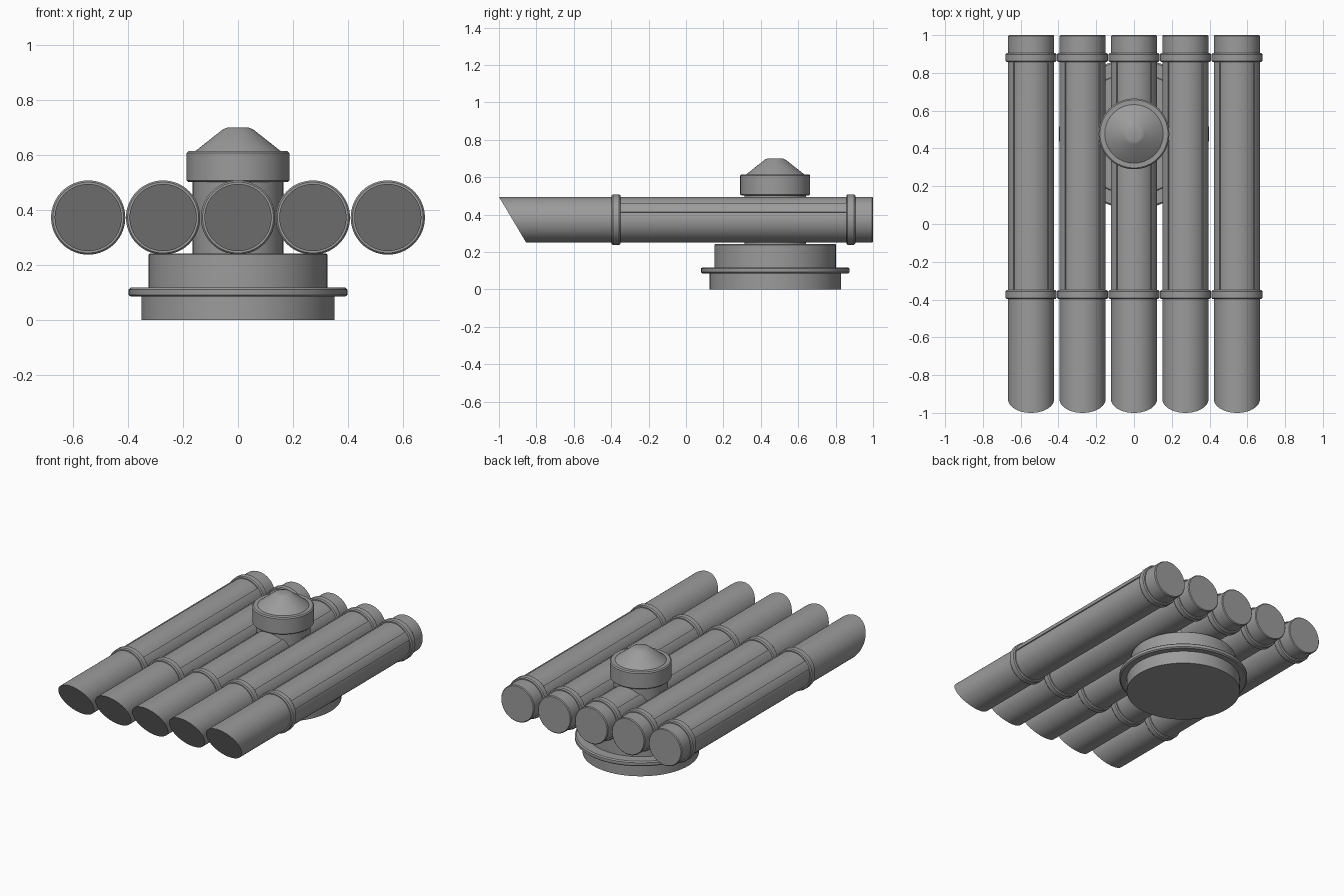
import bpy, bmesh, math
from mathutils import Matrix, Vector

if "Cube" in bpy.data.objects:
    bpy.data.objects.remove(bpy.data.objects["Cube"])

metal = bpy.data.materials.new("grey_metal")
metal.diffuse_color = (0.33, 0.33, 0.33, 1)
metal.use_nodes = True
metal.node_tree.nodes["Principled BSDF"].inputs["Base Color"].default_value = metal.diffuse_color

ZC = 0.373          # tube axis height
YB = 0.477          # pedestal axis
R = 0.122           # tube radius


def finish(name, bm):
    bmesh.ops.recalc_face_normals(bm, faces=bm.faces)
    me = bpy.data.meshes.new(name)
    bm.to_mesh(me)
    bm.free()
    me.materials.append(metal)
    ob = bpy.data.objects.new(name, me)
    bpy.context.collection.objects.link(ob)
    bpy.ops.object.select_all(action='DESELECT')
    ob.select_set(True)
    bpy.context.view_layer.objects.active = ob
    bpy.ops.object.shade_smooth_by_angle(angle=math.radians(30))
    return ob


def lathe(name, profile, matrix, n=64, shear=None):
    """Revolve (radius, height) points about local z, with capped ends."""
    bm = bmesh.new()
    rings = [[bm.verts.new((r * math.cos(2 * math.pi * i / n),
                            r * math.sin(2 * math.pi * i / n), h))
              for i in range(n)] for r, h in profile]
    for a, b in zip(rings, rings[1:]):
        for i in range(n):
            j = (i + 1) % n
            bm.faces.new((a[i], a[j], b[j], b[i]))
    bm.faces.new(rings[0])
    bm.faces.new(rings[-1])
    bm.transform(matrix)
    if shear:
        for v in rings[0]:
            v.co.y += shear(v.co)
    return finish(name, bm)


# pedestal: foot, rounded flange and drum
up = Matrix.Translation((0, YB, 0))
lathe("pedestal", [(0.352, 0), (0.352, 0.085), (0.39, 0.085), (0.398, 0.092),
                   (0.398, 0.111), (0.39, 0.118), (0.325, 0.118),
                   (0.325, 0.238), (0.32, 0.243)], up, 80)
lathe("neck", [(0.165, 0.235), (0.165, 0.51)], up)
lathe("cap", [(0.180, 0.502), (0.187, 0.508), (0.187, 0.608), (0.180, 0.615),
              (0.155, 0.615), (0.055, 0.694), (0.04, 0.70)], up)


def strip(name, x, side):
    """Raised curved rail along the upper flank of a tube."""
    bm = bmesh.new()
    ang = [math.radians(18 + 26 * i / 5) for i in range(6)]
    sect = [(0.128, a) for a in ang] + [(0.115, a) for a in reversed(ang)]
    ends = [[bm.verts.new((x + side * r * math.cos(a), y, ZC + r * math.sin(a)))
             for r, a in sect] for y in (-0.36, 0.865)]
    for i in range(len(sect)):
        j = (i + 1) % len(sect)
        bm.faces.new((ends[0][i], ends[0][j], ends[1][j], ends[1][i]))
    for e in ends:
        bm.faces.new(e)
    finish(name, bm)


# five tubes with slanted mouths, clamping rings and rails
for k in range(-2, 3):
    x = 0.2725 * k
    along = Matrix.Translation((x, 0, ZC)) @ Matrix.Rotation(-math.pi / 2, 4, 'X')
    lathe(f"tube_{k + 3}", [(R, -1), (R, 0.995), (R - 0.005, 1)], along,
          shear=lambda c: 0.145 * (ZC + R - c.z) / (2 * R))
    for tag, y in (("front", -0.374), ("rear", 0.881)):
        lathe(f"{tag}_ring_{k + 3}",
              [(0.118, y - 0.024), (0.129, y - 0.024), (0.135, y - 0.017),
               (0.135, y + 0.017), (0.129, y + 0.024), (0.118, y + 0.024)], along)
    for tag, side in (("left", -1), ("right", 1)):
        strip(f"{tag}_rail_{k + 3}", x, side)
